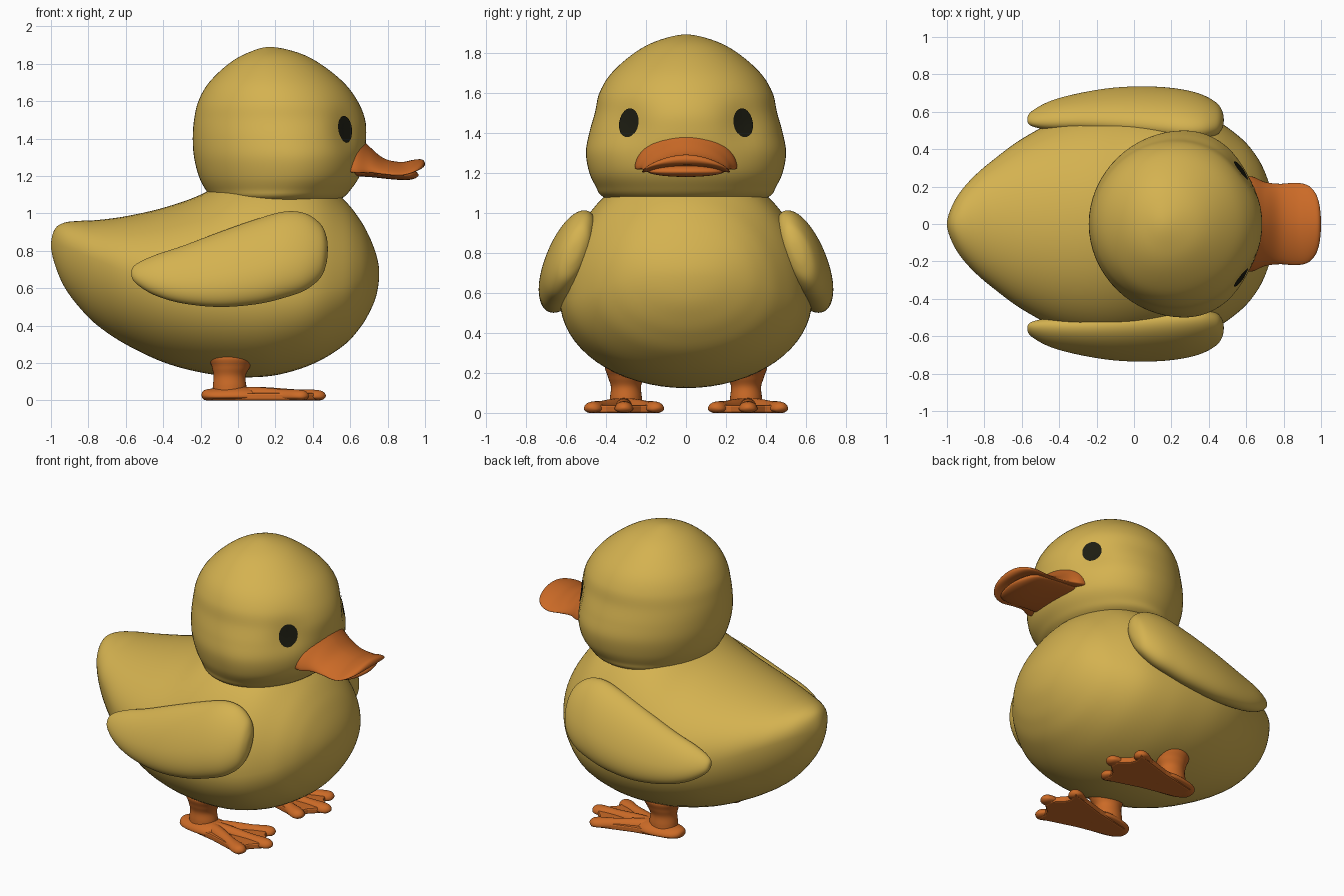
import bpy, bmesh, math
from mathutils import Vector

if "Cube" in bpy.data.objects:
    bpy.data.objects.remove(bpy.data.objects["Cube"])


def material(name, rgb):
    m = bpy.data.materials.new(name)
    m.diffuse_color = (*rgb, 1)
    m.use_nodes = True
    m.node_tree.nodes["Principled BSDF"].inputs["Base Color"].default_value = m.diffuse_color
    return m


YELLOW = material("yellow", (0.66, 0.445, 0.08))
ORANGE = material("orange", (0.60, 0.145, 0.02))
BLACK = material("black", (0.012, 0.012, 0.006))


def finish(bm, name, mat, smooth=True):
    me = bpy.data.meshes.new(name)
    for f in bm.faces:
        f.smooth = smooth
    bm.to_mesh(me)
    bm.free()
    me.materials.append(mat)
    ob = bpy.data.objects.new(name, me)
    bpy.context.collection.objects.link(ob)
    return ob


def mirror(ob):
    m = ob.modifiers.new("mirror", 'MIRROR')
    m.use_axis = (False, True, False)
    return ob


def spline(keys, n):
    # Catmull-Rom through the keys; the ends round over into closed tips
    def flip(k):
        return (k[0], k[2], k[1], -k[3], k[4])
    pts = [flip(keys[1])] + keys + [flip(keys[-2])]
    out = []
    for i in range(1, len(pts) - 2):
        for j in range(n):
            t = j / n
            out.append([0.5 * (2 * b + (c - a) * t + (2 * a - 5 * b + 4 * c - d) * t * t
                               + (3 * b - a - 3 * c + d) * t ** 3)
                        for a, b, c, d in zip(*pts[i - 1:i + 3])])
    return out + [list(keys[-1])]


def loft(name, keys, mat, axis='X', warp=None, p=1.0, n=6, sides=64):
    # key: (position on axis, high edge, low edge, half width in y, widest level)
    bm = bmesh.new()
    rings = []
    for s, hi, lo, w, mid in spline(keys, n):
        ring = []
        for k in range(sides):
            a = 2 * math.pi * k / sides
            c, sn = math.cos(a), math.sin(a)
            h = mid + ((hi - mid) if sn > 0 else (mid - lo)) * sn
            y = w * math.copysign(abs(c) ** p, c)
            co = Vector((s, y, h) if axis == 'X' else (h, y, s))
            ring.append(bm.verts.new(warp(co) if warp else co))
        rings.append(ring)
    for r, q in zip(rings, rings[1:]):
        for k in range(sides):
            m = (k + 1) % sides
            bm.faces.new((r[k], r[m], q[m], q[k]))
    bmesh.ops.remove_doubles(bm, verts=bm.verts, dist=1e-5)
    bmesh.ops.recalc_face_normals(bm, faces=bm.faces)
    return finish(bm, name, mat)


# Body with upturned tail
loft("body", [
    (-1.0, .83, .83, 0, .83), (-.98, .915, .73, .08, .83), (-.93, .95, .61, .17, .82),
    (-.85, .96, .50, .26, .79), (-.75, .965, .40, .345, .75), (-.6, .985, .30, .455, .69),
    (-.4, 1.03, .205, .56, .63), (-.2, 1.10, .15, .615, .59), (0, 1.21, .125, .63, .57),
    (.2, 1.25, .135, .62, .56), (.4, 1.21, .195, .575, .57), (.56, 1.08, .29, .47, .61),
    (.65, .97, .385, .37, .65), (.705, .87, .475, .265, .67), (.742, .77, .57, .14, .68),
    (.755, .68, .68, 0, .68)], YELLOW)


# Head with cheeks and shallow eye sockets
def sockets(co):
    e = Vector((.60, math.copysign(.30, co.y), 1.44))
    d = (co - e).length
    centre = Vector((.2, 0, 1.4))
    return co - (co - centre).normalized() * .025 * math.exp(-(d / .12) ** 2)


head = loft("head", [
    (1.0, .2, .2, 0, .2), (1.03, .45, -.05, .28, .2), (1.08, .555, -.135, .415, .22),
    (1.13, .605, -.175, .45, .25), (1.2, .65, -.21, .483, .27), (1.3, .675, -.235, .50, .27),
    (1.4, .685, -.242, .483, .25), (1.5, .68, -.235, .455, .23), (1.6, .64, -.212, .432, .22),
    (1.7, .565, -.155, .37, .2), (1.8, .44, -.05, .255, .18), (1.86, .32, .055, .14, .175),
    (1.89, .17, .17, 0, .17)], YELLOW, 'Z', sockets)


# Wings hugging the sides
def hug(co):
    y = co.y + .60 - .3 * (co.z - .72) - .12 * (co.x - .1) ** 2
    return Vector((co.x, y, co.z))


mirror(loft("wings", [
    (-.57, .68, .68, 0, .68), (-.55, .725, .63, .035, .675), (-.45, .775, .565, .07, .665),
    (-.3, .825, .52, .09, .66), (-.1, .90, .50, .11, .68), (.1, .97, .515, .12, .72),
    (.25, 1.01, .55, .12, .76), (.36, 1.0, .59, .105, .78), (.44, .945, .655, .075, .80),
    (.472, .88, .73, .04, .81), (.48, .81, .81, 0, .81)], YELLOW, 'X', hug))


# Bill: drooping upper part and thin lower part
def droop(co):
    return Vector((co.x, co.y, co.z - .045 * (co.y / .22) ** 2))


loft("upper_bill", [
    (.50, 1.33, 1.33, 0, 1.33), (.55, 1.47, 1.25, .22, 1.30), (.62, 1.44, 1.24, .255, 1.285),
    (.70, 1.36, 1.235, .225, 1.27), (.78, 1.295, 1.225, .215, 1.255),
    (.87, 1.275, 1.225, .22, 1.25), (.94, 1.287, 1.235, .20, 1.26),
    (.985, 1.288, 1.243, .13, 1.265), (1.0, 1.265, 1.265, 0, 1.265)], ORANGE, 'X', droop, 1.2)
loft("lower_bill", [
    (.52, 1.22, 1.22, 0, 1.22), (.58, 1.25, 1.20, .17, 1.22), (.70, 1.245, 1.195, .19, 1.215),
    (.85, 1.235, 1.18, .19, 1.205), (.93, 1.235, 1.182, .15, 1.205),
    (.965, 1.205, 1.205, 0, 1.205)], ORANGE)

# Eyes: thin oval patches laid on the head
bm = bmesh.new()
nrm = Vector((.74, .65, .15)).normalized()
u = Vector((0, 0, 1)).cross(nrm).normalized()
v = nrm.cross(u)
rings = []
for r in (.15, .4, .7, 1):
    rings.append([bm.verts.new(Vector((.575, .285, 1.45)) + nrm * .03
                               + u * .06 * r * math.cos(a * math.pi / 16)
                               + v * .07 * r * math.sin(a * math.pi / 16)) for a in range(32)])
bm.faces.new(rings[0])
for a, b in zip(rings, rings[1:]):
    for k in range(32):
        m = (k + 1) % 32
        bm.faces.new((a[k], b[k], b[m], a[m]))
eyes = finish(bm, "eyes", BLACK)
wrap = eyes.modifiers.new("wrap", 'SHRINKWRAP')
wrap.target = head
wrap.wrap_mode = 'ABOVE_SURFACE'
wrap.offset = .006
mirror(eyes)

# Legs, flared where they meet the body
FOOT_Y = .31


def to_leg(co):
    return co + Vector((0, .30, 0))


mirror(loft("legs", [
    (.01, -.045, -.045, 0, -.045), (.02, .04, -.13, .075, -.045), (.07, .045, -.135, .08, -.045),
    (.13, .04, -.13, .075, -.045), (.18, .065, -.14, .09, -.04), (.24, .09, -.15, .10, -.03),
    (.26, -.03, -.03, 0, -.03)], ORANGE, 'Z', to_leg, sides=32))

# Feet: three toes fanned from the heel, joined by a web
for label, deg, size in (("inner", -25, .88), ("middle", 0, 1), ("outer", 25, .88)):
    def fan(co, a=math.radians(deg), size=size):
        x, y = co.x * size, co.y
        return Vector((x * math.cos(a) - y * math.sin(a),
                       FOOT_Y + x * math.sin(a) + y * math.cos(a), co.z))
    mirror(loft(label + "_toes", [
        (-.03, .03, .03, 0, .03), (-.01, .065, .005, .04, .02), (.12, .072, .002, .045, .02),
        (.3, .06, .001, .038, .02), (.4, .058, .001, .047, .02), (.45, .05, .003, .035, .02),
        (.47, .025, .025, 0, .025)], ORANGE, 'X', fan, sides=24, n=4))

mirror(loft("heels", [
    (-.195, .03, .03, 0, .03), (-.18, .055, .003, .05, .025), (-.12, .066, .001, .085, .02),
    (0, .075, .001, .105, .02), (.1, .065, .002, .08, .02), (.14, .03, .03, 0, .03)],
    ORANGE, 'X', lambda co: co + Vector((0, FOOT_Y, 0)), sides=32, n=4))

half = [(-.14, .06), (.1, .11), (.36, .19), (.345, .12), (.36, .085), (.42, .03)]
outline = half + [(x, -y) for x, y in reversed(half)]
bm = bmesh.new()
face = bm.faces.new([bm.verts.new((x, y + FOOT_Y, 0)) for x, y in outline])
top = bmesh.ops.extrude_face_region(bm, geom=[face])
bmesh.ops.translate(bm, vec=(0, 0, .04), verts=[g for g in top["geom"] if isinstance(g, bmesh.types.BMVert)])
bmesh.ops.recalc_face_normals(bm, faces=bm.faces)
web = finish(bm, "foot_webs", ORANGE, False)
bev = web.modifiers.new("bevel", 'BEVEL')
bev.width = .01
bev.segments = 2
mirror(web)
